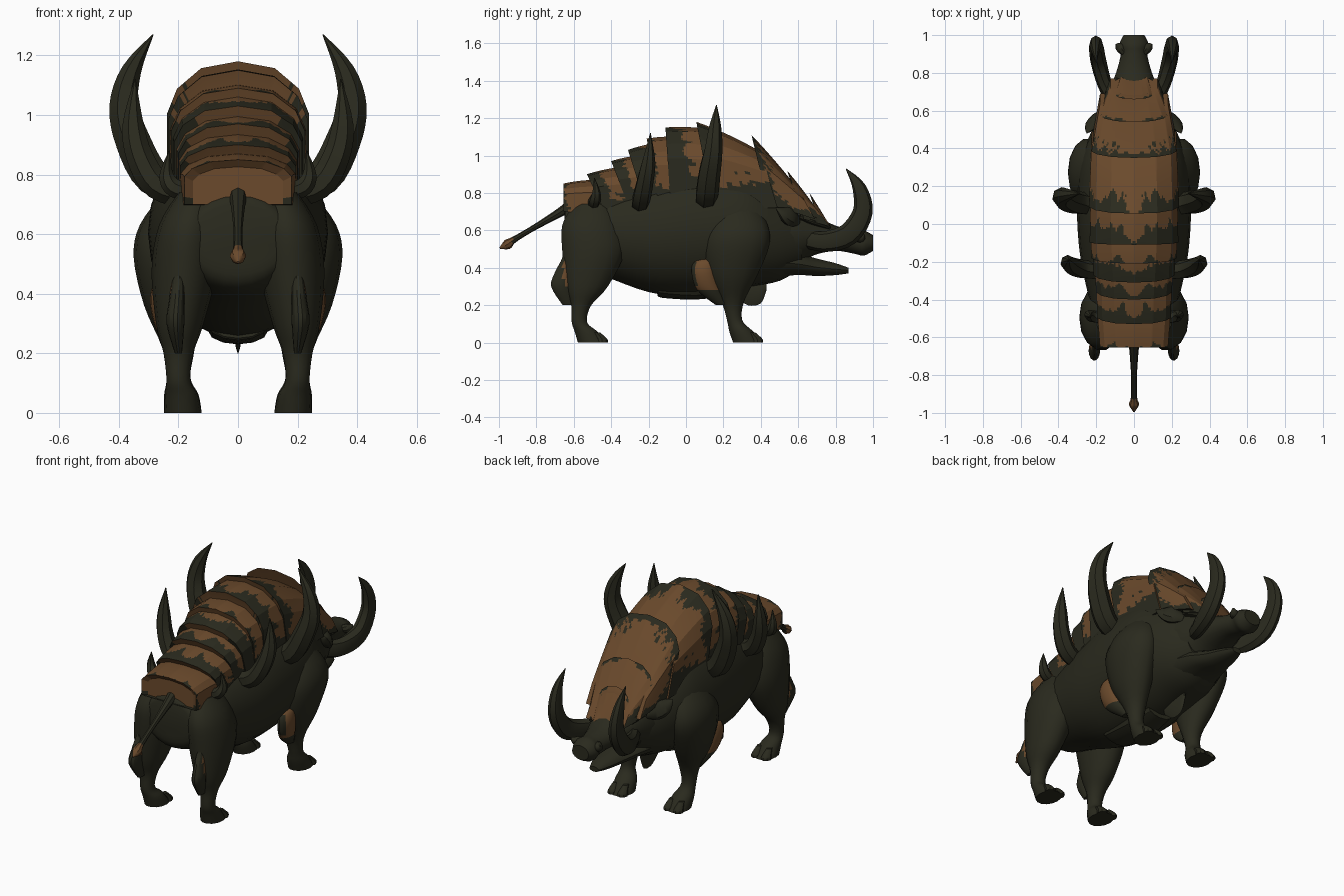
import bpy, bmesh, math
from mathutils import Vector, noise

cube = bpy.data.objects.get("Cube")
if cube:
    bpy.data.objects.remove(cube, do_unlink=True)


def material(name, rgb):
    m = bpy.data.materials.new(name)
    m.use_nodes = True
    m.diffuse_color = (*rgb, 1)
    bsdf = next(n for n in m.node_tree.nodes if n.type == 'BSDF_PRINCIPLED')
    bsdf.inputs["Base Color"].default_value = (*rgb, 1)
    bsdf.inputs["Roughness"].default_value = 0.9
    return m


HIDE = material("dark olive hide", (0.023, 0.023, 0.013))
BROWN = material("rust brown shell", (0.145, 0.068, 0.025))


def spline(keys, steps=4):
    """Smoothly interpolate a list of equal-length tuples."""
    out = []
    for i in range(len(keys) - 1):
        p = [keys[max(0, min(len(keys) - 1, i + k))] for k in (-1, 0, 1, 2)]
        for j in range(steps):
            t = j / steps
            out.append([b + 0.5 * t * (c - a + t * (2*a - 5*b + 4*c - d + t * (3*(b - c) + d - a)))
                        for a, b, c, d in zip(*p)])
    return out + [list(keys[-1])]


def loft(name, rings, brown=None, angle=40):
    """Skin closed rings, cap the ends; brown(face centre, ring, column) picks the colour."""
    bm = bmesh.new()
    rows = [[bm.verts.new(p) for p in ring] for ring in rings]
    n = len(rows[0])
    faces = [(bm.faces.new(rows[0]), 0, n // 2), (bm.faces.new(rows[-1]), len(rows) - 2, n // 2)]
    for i in range(len(rows) - 1):
        for j in range(n):
            k = (j + 1) % n
            f = bm.faces.new((rows[i][j], rows[i][k], rows[i + 1][k], rows[i + 1][j]))
            faces.append((f, i, j))
    for f, i, j in faces:
        if brown and brown(f.calc_center_median(), i, j):
            f.material_index = 1
    bmesh.ops.recalc_face_normals(bm, faces=bm.faces)
    mesh = bpy.data.meshes.new(name)
    bm.to_mesh(mesh)
    bm.free()
    mesh.materials.append(HIDE)
    mesh.materials.append(BROWN)
    mesh.shade_smooth()
    mesh.set_sharp_from_angle(angle=math.radians(angle))
    bpy.context.collection.objects.link(bpy.data.objects.new(name, mesh))


def circle(n):
    return [(math.cos(2 * math.pi * i / n), math.sin(2 * math.pi * i / n)) for i in range(n)]


def trunk(name, keys, n=24, **kw):
    """Keys along y: (y, bottom, top, half width)."""
    loft(name, [[(w * c, y, (b + t) / 2 + (t - b) / 2 * s) for c, s in circle(n)]
                for y, b, t, w in spline(keys)], **kw)


def limb(name, side, keys, n=14, **kw):
    """Keys going down: (x, y, z, radius x, radius y), level rings."""
    loft(name, [[(side * (x + rx * c), y + ry * s, z) for c, s in circle(n)]
                for x, y, z, rx, ry in spline(keys)], **kw)


def horn(name, side, keys, n=8, flat=1.0, ref=Vector((0, 1, 0)), **kw):
    """Tapered bent tube, keys: (x, y, z, radius); ref is the flattened direction."""
    pts = spline(keys)
    pos = [Vector(p[:3]) for p in pts]
    rings = []
    for i, p in enumerate(pts):
        tangent = (pos[min(i + 1, len(pos) - 1)] - pos[max(i - 1, 0)]).normalized()
        u = (ref - tangent * ref.dot(tangent)).normalized()
        v = tangent.cross(u)
        ring = [pos[i] + p[3] * (u * c * flat + v * s) for c, s in circle(n)]
        rings.append([(side * q.x, q.y, q.z) for q in ring])
    loft(name, rings, **kw)


ACROSS = Vector((1, 0, 0))

# Torso, head and jaw
trunk("body", [(-.65, .5, .70, .15), (-.62, .42, .74, .185), (-.45, .36, .82, .225),
               (-.2, .27, .9, .28), (0, .25, .95, .30), (.2, .27, .95, .30),
               (.35, .30, .92, .28), (.5, .33, .82, .22), (.62, .4, .72, .15)])
trunk("head", [(.46, .36, .82, .21), (.58, .4, .77, .18), (.68, .465, .69, .145),
               (.8, .49, .625, .095), (.9, .475, .605, .07), (.95, .465, .6, .078),
               (1.0, .49, .575, .055)], n=16)
trunk("lower_jaw", [(.5, .35, .5, .16), (.6, .36, .48, .13), (.7, .355, .45, .09),
                    (.8, .36, .425, .06), (.87, .37, .4, .03)], n=14)

# Belly armour and chest keel
trunk("belly_plate", [(-.15, .26, .34, .09), (-.13, .24, .34, .1), (.05, .23, .32, .1),
                      (.22, .25, .32, .08)], n=12, angle=30)
trunk("chest_keel", [(.26, .25, .34, .006), (.33, .2, .34, .01), (.4, .21, .34, .01),
                     (.43, .28, .34, .006)], n=8)

# Overlapping back shell, each plate raised at its rear edge
ARCH = [(0, 1), (.52, .95), (.86, .8), (1, .62), (1, 0)]
COLS, ROWS = 60, 24


def arch(u):
    a = abs(u) * 4
    i = min(int(a), 3)
    t = a - i
    x = ARCH[i][0] * (1 - t) + ARCH[i + 1][0] * t
    return math.copysign(x, u), ARCH[i][1] * (1 - t) + ARCH[i + 1][1] * t


def shell_plate(name, rear, front, band, low, lean):
    """Ends: (y, top, half width, bottom). band and low set the dark margins."""
    rings = []
    for r in range(-1, ROWS + 1):
        s = max(r, 0) / ROWS
        y, top, w, bot = [a + (b - a) * s for a, b in zip(rear, front)]
        top += .12 * s * (1 - s) * (front[0] - rear[0])
        k = .84 if r < 0 else 1
        ring = []
        for c in range(-COLS, COLS + 1):
            x, h = arch(c / COLS)
            ring.append((x * w * k, y + lean * (1 - h) + .02 * (r < 0), bot + (top - bot) * h * k))
        rings.append(ring)

    def brown(c, i, j):
        if j >= 2 * COLS:
            return False
        h = arch((j + .5) / COLS - 1)[1]
        jag = noise.noise(Vector((abs(c.x) * 24, c.y * 9, c.z * 14)))
        jag += .5 * noise.noise(Vector((abs(c.x) * 70, c.y * 25, c.z * 60)))
        if i == 0:
            return h + .25 * jag > low + .35
        centre = max(0, 1 - abs(c.x) / .07) * .3
        return (i - .5) / ROWS + .22 * jag + centre > band and h + .25 * jag > low
    loft(name, rings, brown, angle=22)


PLATES = [
    ((-.655, .85, .18, .70), (-.46, .87, .195, .69), .05, -.2, 0),
    ((-.53, .90, .195, .71), (-.33, .94, .20, .70), .42, .42, .09),
    ((-.40, .97, .20, .71), (-.25, 1.0, .21, .70), .42, .45, .1),
    ((-.31, 1.03, .215, .71), (-.14, 1.07, .22, .70), .55, .45, .1),
    ((-.21, 1.09, .225, .71), (-.04, 1.10, .23, .70), .1, .42, .07),
    ((-.11, 1.15, .235, .71), (.13, 1.14, .23, .70), .4, .4, .03),
    ((.055, 1.18, .238, .72), (.40, 1.02, .225, .72), .25, .4, .09),
    ((.35, 1.11, .225, .74), (.60, .82, .18, .66), .22, .18, .09),
    ((.54, .92, .18, .66), (.68, .74, .125, .62), .08, .4, .09),
    ((.66, .80, .10, .62), (.76, .64, .065, .56), .08, .4, .06),
]
for i, plate in enumerate(PLATES):
    shell_plate(f"shell_plate_{i + 1}", *plate)

# Tail with a brown tuft
horn("tail", 1, [(0, -.62, .73, .03), (0, -.7, .68, .022), (0, -.82, .61, .015),
                 (0, -.92, .55, .017), (0, -.955, .525, .027), (0, -.995, .505, .004)],
     ref=ACROSS, brown=lambda c, i, j: c.y < -.93)

# Paired parts
for side, tag in ((1, "left"), (-1, "right")):
    limb(f"{tag}_front_leg", side, [
        (.18, .28, .74, .07, .1), (.235, .28, .63, .095, .16), (.245, .27, .52, .105, .18),
        (.225, .25, .36, .09, .135), (.2, .25, .22, .055, .062), (.2, .26, .12, .04, .042),
        (.19, .295, .06, .058, .065), (.185, .33, 0, .063, .08)])
    limb(f"{tag}_hind_leg", side, [
        (.14, -.5, .74, .06, .1), (.165, -.505, .63, .1, .16), (.18, -.495, .48, .11, .17),
        (.195, -.53, .3, .08, .115), (.2, -.56, .2, .05, .055), (.2, -.57, .11, .04, .042),
        (.19, -.535, .06, .055, .062), (.185, -.5, 0, .063, .08)])
    # Cloven toe tips
    for dx in (-.033, .033):
        for leg, y in (("front", .38), ("hind", -.45)):
            limb(f"{tag}_{leg}_toe", side, [(.185 + dx, y - .03, .055, .014, .02),
                                            (.185 + dx, y, .02, .026, .028),
                                            (.185 + dx, y, 0, .028, .032)], n=8)
    # Leg armour
    limb(f"{tag}_hock_plate", side, [
        (.19, -.61, .58, .012, .03), (.2, -.63, .46, .02, .03), (.205, -.655, .38, .026, .045),
        (.21, -.67, .3, .03, .052), (.2, -.63, .2, .012, .03)],
        n=14, angle=25, brown=lambda c, i, j: c.y > -.655 and .29 < c.z < .43)
    limb(f"{tag}_elbow_plate", side, [
        (.24, .12, .45, .02, .03), (.25, .1, .43, .035, .06), (.255, .095, .37, .04, .065),
        (.24, .12, .28, .035, .06), (.21, .19, .2, .02, .03)],
        n=16, angle=25, brown=lambda c, i, j: c.y > .055 and c.z > .29)
    # Back horns
    horn(f"{tag}_great_horn", side, [
        (.17, .1, .745, .05), (.285, .11, .79, .062), (.352, .125, .91, .06),
        (.383, .145, 1.03, .05), (.357, .155, 1.15, .034), (.285, .163, 1.27, .002)], n=7)
    horn(f"{tag}_middle_horn", side, [
        (.16, -.25, .73, .045), (.27, -.24, .765, .05), (.33, -.22, .86, .046),
        (.352, -.2, .97, .036), (.345, -.19, 1.12, .002)], n=7)
    horn(f"{tag}_small_horn", side, [
        (.15, -.5, .74, .03), (.215, -.49, .755, .032), (.24, -.48, .8, .024),
        (.23, -.49, .88, .002)], n=7)
    # Tusk, ear, brow and nostril flare
    horn(f"{tag}_tusk", side, [
        (.1, .62, .56, .045), (.155, .74, .54, .055), (.19, .87, .58, .06),
        (.2, .945, .7, .053), (.205, .925, .83, .036), (.2, .855, .93, .002)],
        flat=.7, ref=ACROSS)
    horn(f"{tag}_ear", side, [
        (.15, .6, .65, .025), (.19, .56, .67, .055), (.225, .52, .69, .045),
        (.25, .48, .72, .002)], flat=.6)
    horn(f"{tag}_brow", side, [(.15, .61, .68, .02), (.135, .68, .655, .025),
                               (.09, .77, .615, .01)], ref=ACROSS)
    horn(f"{tag}_nostril", side, [(.04, .9, .56, .02), (.075, .935, .56, .025),
                                  (.095, .95, .58, .004)])
